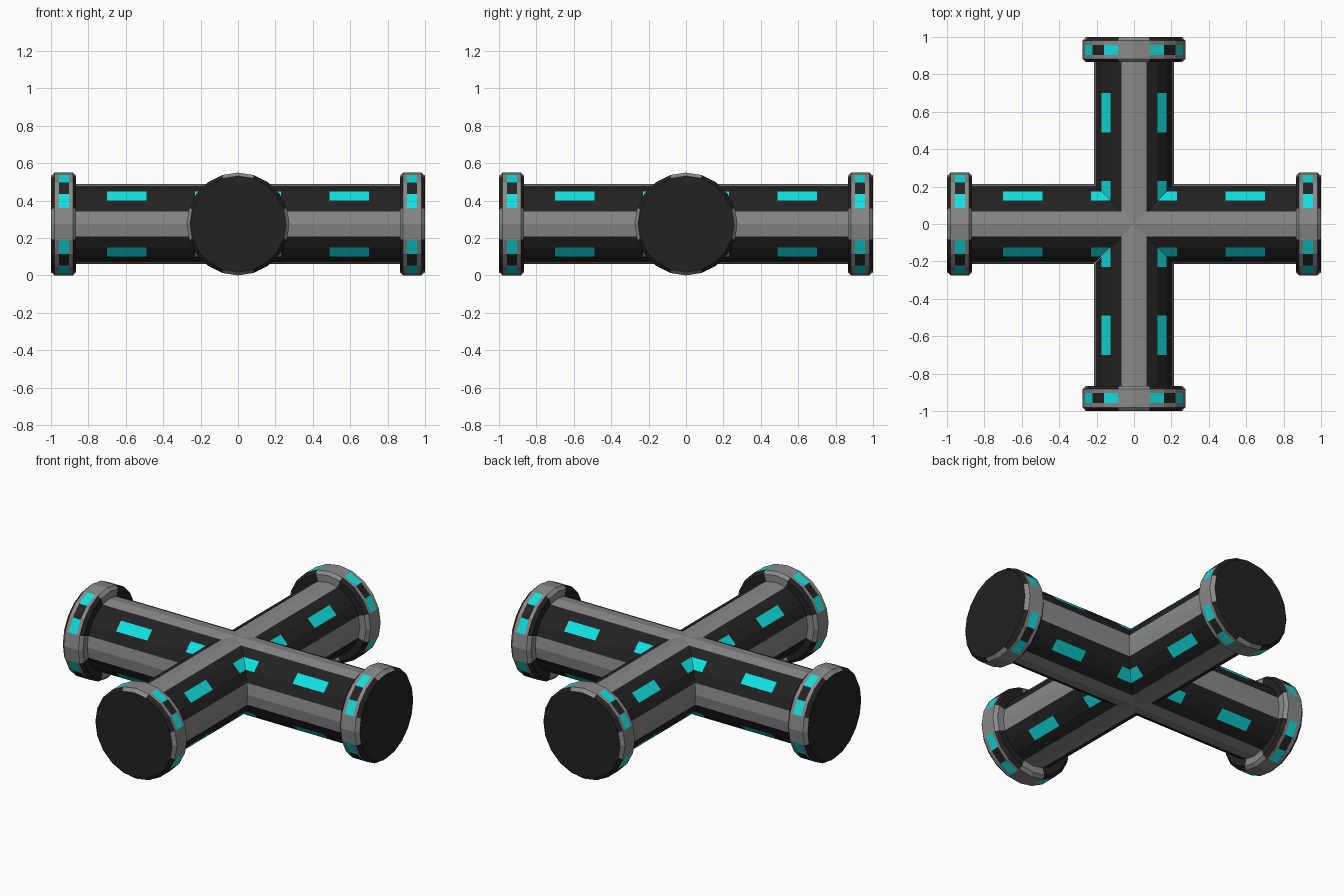
import bpy, math
from mathutils import Matrix

if "Cube" in bpy.data.objects:
    bpy.data.objects.remove(bpy.data.objects["Cube"])

SIDES = 20
CZ = 0.275          # height of the pipe axis
PIPE_R = 0.215


def material(name, rgb):
    m = bpy.data.materials.new(name)
    m.diffuse_color = (*rgb, 1)
    m.use_nodes = True
    m.node_tree.nodes["Principled BSDF"].inputs["Base Color"].default_value = m.diffuse_color
    return m


GREY, BLACK, CYAN = 0, 1, 2
mats = [material("grey", (0.25, 0.25, 0.25)),
        material("black", (0.016, 0.016, 0.016)),
        material("cyan", (0.005, 0.75, 0.75))]


def tube(name, rings, colour, cap=False):
    """Skin rings of (x, radius) around the x axis; x=None mitres at 45 degrees."""
    verts, faces, slots = [], [], []
    for x, r in rings:
        for i in range(SIDES):
            a = 2 * math.pi * i / SIDES
            y, z = r * math.cos(a), r * math.sin(a)
            verts.append((abs(y) if x is None else x, y, z))
    for k in range(len(rings) - 1):
        for i in range(SIDES):
            j = (i + 1) % SIDES
            a, b = k * SIDES, (k + 1) * SIDES
            faces.append((a + i, a + j, b + j, b + i))
            slots.append(colour(k, i % 5))
    if cap:
        faces.append(tuple(range(len(verts) - SIDES, len(verts))))
        slots.append(BLACK)
    # outward winding for a tube running along +x
    faces = [f[::-1] for f in faces[:len(faces) - cap]] + faces[len(faces) - cap:]
    me = bpy.data.meshes.new(name)
    me.from_pydata(verts, [], faces)
    for m in mats:
        me.materials.append(m)
    for p, s in zip(me.polygons, slots):
        p.material_index = s
    me.update()
    return me


# Pipe arm: grey strips at the four cardinal sides, cyan lights on the diagonals
def pipe_colour(k, s):
    if s in (0, 4):
        return GREY
    return CYAN if s == 2 and k in (0, 2) else BLACK


# End flange: grey body, cyan/black light band, dark chamfers
def flange_colour(k, s):
    if s in (0, 4):
        return GREY
    if k == 3:
        return BLACK if s == 2 else CYAN
    return GREY if k in (2, 4) else BLACK


pipe = tube("pipe_arm", [(x, PIPE_R) for x in (None, 0.23, 0.49, 0.70, 0.87)],
            pipe_colour)
flange = tube("end_flange",
              [(0.865, 0.21), (0.865, 0.257), (0.883, 0.275), (0.904, 0.275),
               (0.957, 0.275), (0.98, 0.275), (1.0, 0.257)],
              flange_colour, cap=True)

# Four arms around the centre
for n in range(4):
    for me in (pipe, flange):
        ob = bpy.data.objects.new(f"{me.name}_{n + 1}", me)
        ob.matrix_world = (Matrix.Translation((0, 0, CZ))
                           @ Matrix.Rotation(n * math.pi / 2, 4, 'Z'))
        bpy.context.collection.objects.link(ob)
